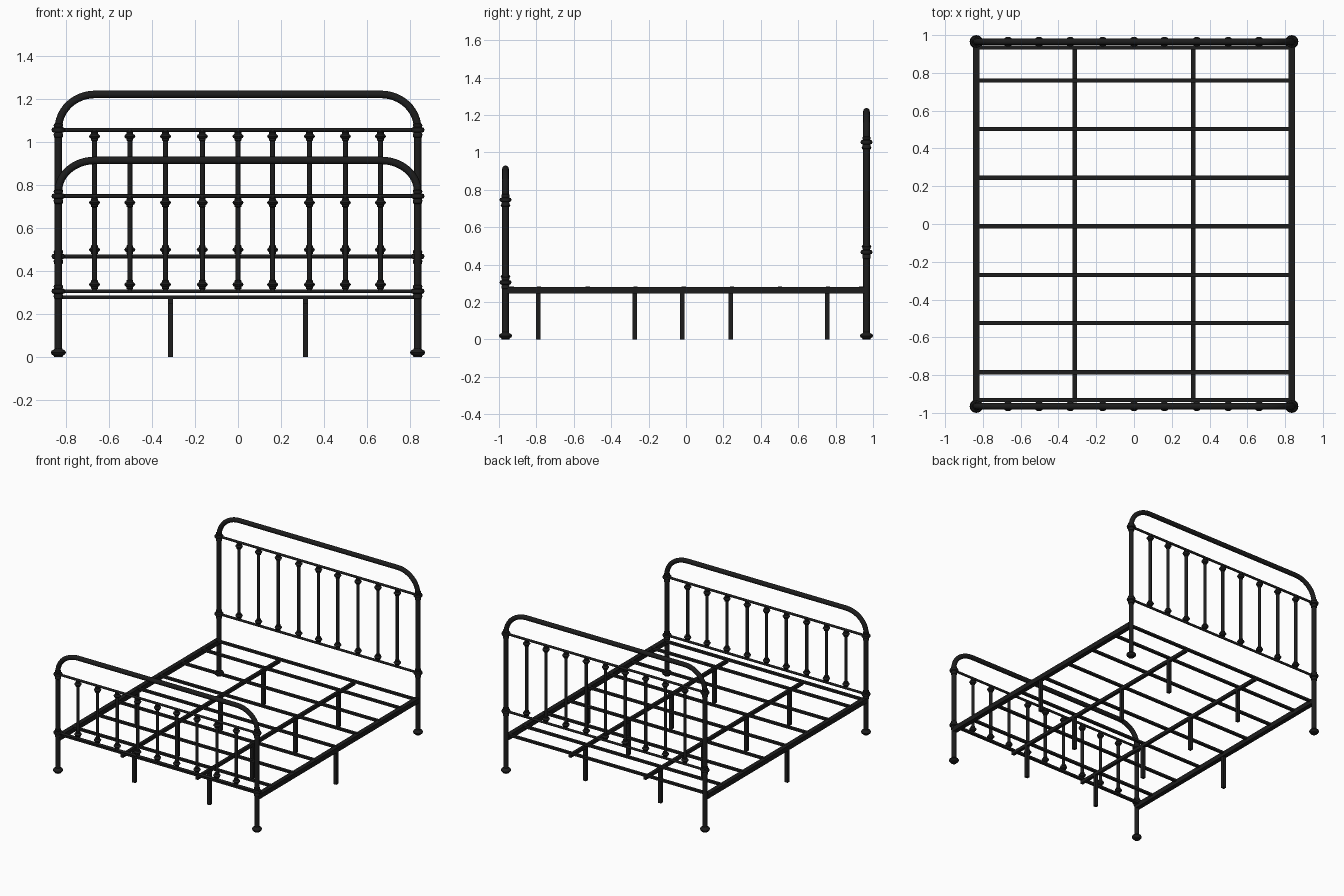
import bpy, bmesh, math
from mathutils import Vector

if "Cube" in bpy.data.objects:
    bpy.data.objects.remove(bpy.data.objects["Cube"])

POST_X, END_Y = 0.835, 0.965
SPINDLE_X = [-0.667, -0.503, -0.337, -0.166, 0, 0.161, 0.332, 0.499, 0.662]
SLAT_Y = [-0.785, -0.525, -0.27, -0.012, 0.245, 0.503, 0.76]

black = bpy.data.materials.new("black_metal")
black.diffuse_color = (0.012, 0.012, 0.012, 1)
black.use_nodes = True
black.node_tree.nodes["Principled BSDF"].inputs["Base Color"].default_value = black.diffuse_color


def finish(obj, smooth=False):
    obj.data.materials.append(black)
    if smooth:
        bpy.ops.object.select_all(action='DESELECT')
        obj.select_set(True)
        bpy.context.view_layer.objects.active = obj
        bpy.ops.object.shade_smooth_by_angle(angle=math.radians(40))
    return obj


def mesh_object(name, bm, smooth=False):
    bmesh.ops.recalc_face_normals(bm, faces=bm.faces)
    me = bpy.data.meshes.new(name)
    bm.to_mesh(me)
    bm.free()
    obj = bpy.data.objects.new(name, me)
    bpy.context.collection.objects.link(obj)
    return finish(obj, smooth)


def box(name, lo, hi):
    bm = bmesh.new()
    bmesh.ops.create_cube(bm, size=1)
    for v in bm.verts:
        v.co = Vector([(a + b) / 2 + c * (b - a) for a, b, c in zip(lo, hi, v.co)])
    return mesh_object(name, bm)


def lathe(bm, x, y, z, profile, n=20):
    """Closed turned solid from (radius, height) pairs."""
    rings = [[bm.verts.new((x + r * math.cos(2 * math.pi * i / n),
                            y + r * math.sin(2 * math.pi * i / n), z + h))
              for i in range(n)] for r, h in profile]
    for a, b in zip(rings, rings[1:]):
        for i in range(n):
            bm.faces.new((a[i], a[(i + 1) % n], b[(i + 1) % n], b[i]))
    bm.faces.new(rings[0][::-1])
    bm.faces.new(rings[-1])


def tube(name, points, radius):
    """Round tube swept along a path of points."""
    cu = bpy.data.curves.new(name, 'CURVE')
    cu.dimensions = '3D'
    cu.bevel_depth = radius
    cu.bevel_resolution = 4
    cu.use_fill_caps = True
    sp = cu.splines.new('POLY')
    sp.points.add(len(points) - 1)
    for p, co in zip(sp.points, points):
        p.co = (*co, 1)
    obj = bpy.data.objects.new(name, cu)
    bpy.context.collection.objects.link(obj)
    bpy.ops.object.select_all(action='DESELECT')
    obj.select_set(True)
    bpy.context.view_layer.objects.active = obj
    bpy.ops.object.convert(target='MESH')
    return finish(bpy.context.object, True)


COLLAR = [(0.017, -0.036), (0.021, -0.033), (0.022, -0.02), (0.019, -0.013), (0.029, -0.009),
          (0.032, 0), (0.029, 0.009), (0.019, 0.013), (0.022, 0.02), (0.021, 0.027), (0.017, 0.03)]
KNOB = [(0.011, -0.022), (0.016, -0.019), (0.016, -0.011), (0.022, -0.007), (0.026, 0),
        (0.022, 0.007), (0.016, 0.011), (0.016, 0.019), (0.011, 0.022)]
FOOT = [(0.02, 0), (0.022, 0.006), (0.031, 0.011), (0.035, 0.02), (0.031, 0.029),
        (0.021, 0.034), (0.017, 0.04)]


def end_frame(name, y, top, spring, rail_hi, rail_lo):
    # arched tube forming both posts and the top
    rx, rz = 0.17, top - spring
    right = [(POST_X - rx + rx * math.cos(t), y, spring + rz * math.sin(t))
             for t in [math.pi / 2 * i / 12 for i in range(13)]]
    path = [(POST_X, y, 0.005)] + right
    path += [(-x, yy, z) for x, yy, z in reversed(path)]
    tube(name + "_arched_posts", path, 0.0175)
    # horizontal rails
    for label, z in (("upper", rail_hi), ("lower", rail_lo)):
        tube(f"{name}_{label}_rail", [(-POST_X, y, z), (POST_X, y, z)], 0.009)
    # cast collars and feet on the posts
    bm = bmesh.new()
    for x in (-POST_X, POST_X):
        lathe(bm, x, y, rail_hi, COLLAR)
        lathe(bm, x, y, rail_lo, COLLAR)
        lathe(bm, x, y, 0, FOOT)
    mesh_object(name + "_collars_and_feet", bm, True)
    # spindles with cast knobs at both ends
    bm = bmesh.new()
    for x in SPINDLE_X:
        lathe(bm, x, y, 0, [(0.0115, rail_lo), (0.0115, rail_hi)], 16)
        lathe(bm, x, y, rail_hi - 0.03, KNOB)
        lathe(bm, x, y, rail_lo + 0.031, KNOB)
    mesh_object(name + "_spindles", bm, True)


end_frame("headboard", END_Y, 1.22, 1.06, 1.055, 0.467)
end_frame("footboard", -END_Y, 0.913, 0.77, 0.747, 0.305)

# base frame: side rails, lengthwise bars and their legs
for side, s in (("left", -1), ("right", 1)):
    x = s * POST_X
    box(f"{side}_side_rail", (x - 0.017, -END_Y, 0.246), (x + 0.017, END_Y - 0.01, 0.282))
    box(f"{side}_side_leg", (x - 0.012, -0.032, 0), (x + 0.012, -0.008, 0.25))
    x = s * 0.314
    box(f"{side}_lengthwise_bar", (x - 0.011, -0.945, 0.246), (x + 0.011, 0.945, 0.27))
    for i, y in enumerate((-0.79, -0.275, 0.24, 0.755)):
        box(f"{side}_support_leg_{i + 1}", (x - 0.012, y - 0.012, 0), (x + 0.012, y + 0.012, 0.248))

# cross slats and end bars
for i, y in enumerate([-0.931] + SLAT_Y + [0.935]):
    box(f"cross_slat_{i + 1}", (-POST_X, y - 0.011, 0.268), (POST_X, y + 0.011, 0.284))
